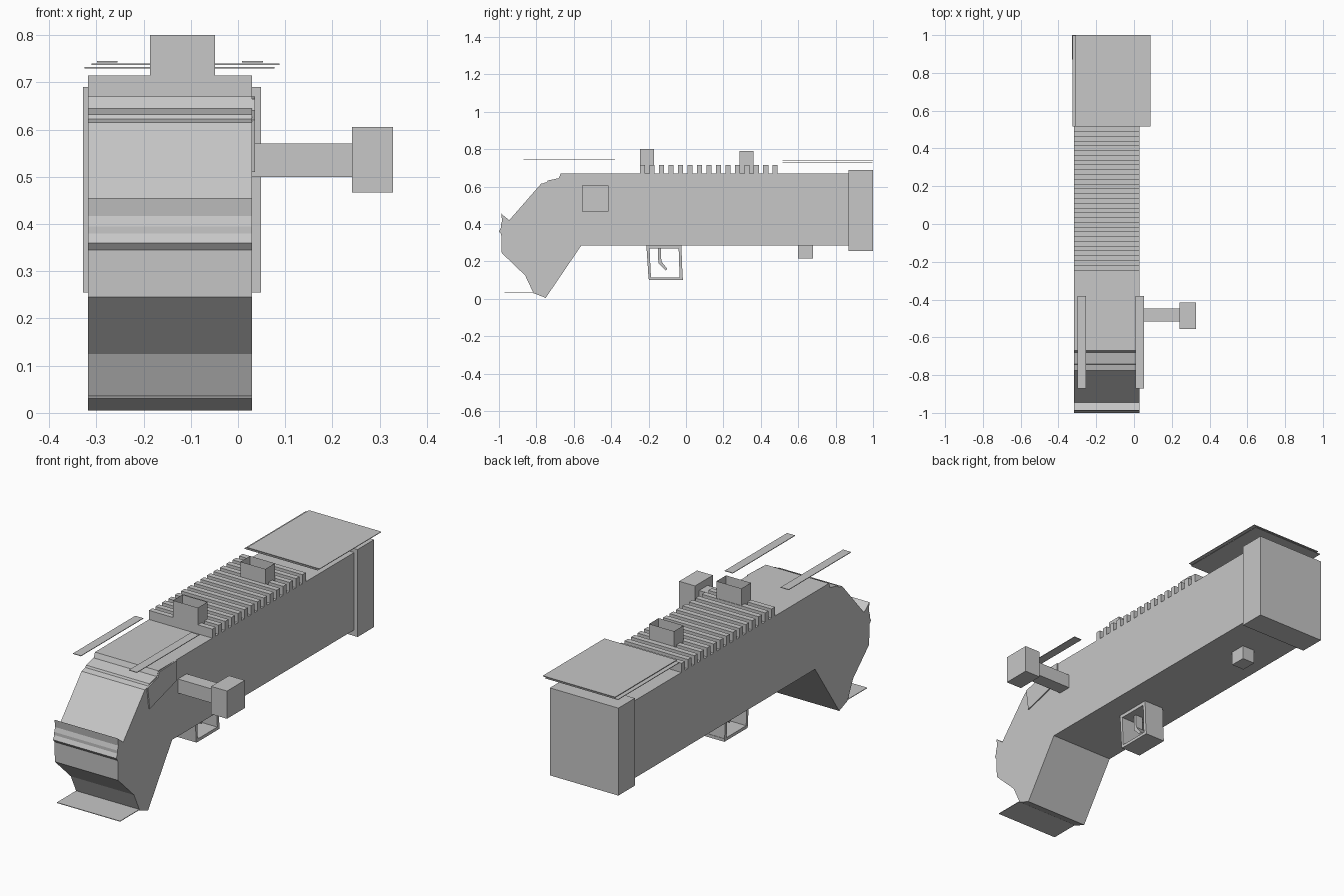
import bpy, bmesh

if "Cube" in bpy.data.objects:
    bpy.data.objects.remove(bpy.data.objects["Cube"])

grey = bpy.data.materials.new("plain grey")
grey.diffuse_color = (0.57, 0.57, 0.57, 1)
grey.use_nodes = True
grey.node_tree.nodes["Principled BSDF"].inputs["Base Color"].default_value = grey.diffuse_color


def finish(name, bm, closed=True):
    if closed:
        bmesh.ops.recalc_face_normals(bm, faces=bm.faces)
    me = bpy.data.meshes.new(name)
    bm.to_mesh(me)
    bm.free()
    me.materials.append(grey)
    ob = bpy.data.objects.new(name, me)
    bpy.context.collection.objects.link(ob)
    return ob


def extrude_x(name, profile, x0, x1):
    """Prism from a (y, z) outline running from x0 to x1."""
    bm = bmesh.new()
    face = bm.faces.new([bm.verts.new((x0, y, z)) for y, z in profile])
    out = bmesh.ops.extrude_face_region(bm, geom=[face])
    moved = [v for v in out["geom"] if isinstance(v, bmesh.types.BMVert)]
    bmesh.ops.translate(bm, verts=moved, vec=(x1 - x0, 0, 0))
    return finish(name, bm)


def box(name, x, y, z):
    return extrude_x(name, [(y[0], z[0]), (y[1], z[0]), (y[1], z[1]), (y[0], z[1])], *x)


def open_tube(name, x, y, z):
    """Four upright walls without top or bottom."""
    bm = bmesh.new()
    ring = [(x[0], y[0]), (x[1], y[0]), (x[1], y[1]), (x[0], y[1])]
    lo = [bm.verts.new((a, b, z[0])) for a, b in ring]
    hi = [bm.verts.new((a, b, z[1])) for a, b in ring]
    for i in range(4):
        j = (i + 1) % 4
        bm.faces.new((lo[i], lo[j], hi[j], hi[i]))
    return finish(name, bm, closed=False)


# Body with barrel housing, receiver and grip in one outline
BODY_X = (-0.318, 0.03)
outline = [
    (0.87, 0.67), (-0.67, 0.67), (-0.68, 0.645), (-0.74, 0.632), (-0.745, 0.622),
    (-0.775, 0.615), (-0.945, 0.42), (-0.988, 0.455), (-0.983, 0.417),
    (-0.99, 0.395), (-0.99, 0.38), (-1.0, 0.36), (-0.988, 0.345), (-0.985, 0.245),
    (-0.86, 0.125), (-0.815, 0.03), (-0.75, 0.005), (-0.56, 0.285), (0.87, 0.285),
]
extrude_x("body", outline, *BODY_X)

# Muzzle block
box("muzzle_block", (-0.328, 0.049), (0.87, 1.0), (0.255, 0.69))

# Toothed top rail
for i in range(15):
    y = -0.245 + i * 0.0506
    box(f"rail_tooth_{i + 1}", BODY_X, (y, y + 0.027), (0.665, 0.715))

# Open box sights
open_tube("rear_sight", (-0.186, -0.049), (-0.245, -0.17), (0.67, 0.80))
open_tube("front_sight", (-0.186, -0.049), (0.285, 0.36), (0.67, 0.79))

# Floating plates above the muzzle and the receiver
box("muzzle_cover_lower", (-0.325, 0.077), (0.515, 0.998), (0.729, 0.732))
box("muzzle_cover_upper", (-0.31, 0.088), (0.515, 1.0), (0.737, 0.74))
for side, x in (("left", -0.299), ("right", 0.009)):
    box(f"receiver_strip_{side}", (x, x + 0.044), (-0.87, -0.38), (0.742, 0.745))

# Plate under the grip
box("grip_base_plate", BODY_X, (-0.97, -0.76), (0.034, 0.037))

# Side panel and bolt
extrude_x("side_panel", [(-0.76, 0.62), (-0.745, 0.51), (-0.535, 0.57), (-0.53, 0.67),
                         (-0.67, 0.665), (-0.68, 0.64)], 0.029, 0.036)
box("bolt_handle", (0.03, 0.245), (-0.515, -0.447), (0.5, 0.57))
box("bolt_knob", (0.241, 0.328), (-0.555, -0.415), (0.467, 0.605))

# Trigger guard and trigger
GUARD_X = (-0.2, -0.09)
extrude_x("guard_rear_post", [(-0.212, 0.29), (-0.196, 0.29), (-0.187, 0.11), (-0.2, 0.105)], *GUARD_X)
extrude_x("guard_front_post", [(-0.04, 0.29), (-0.025, 0.29), (-0.018, 0.11), (-0.034, 0.11)], *GUARD_X)
box("guard_bottom", GUARD_X, (-0.197, -0.016), (0.1, 0.115))
box("guard_top", GUARD_X, (-0.205, -0.028), (0.268, 0.287))
extrude_x("trigger", [(-0.15, 0.28), (-0.134, 0.28), (-0.132, 0.2), (-0.1, 0.16),
                      (-0.108, 0.15), (-0.148, 0.19)], -0.165, -0.125)

# Small lug under the barrel
box("barrel_lug", (-0.18, -0.11), (0.6, 0.68), (0.215, 0.29))
